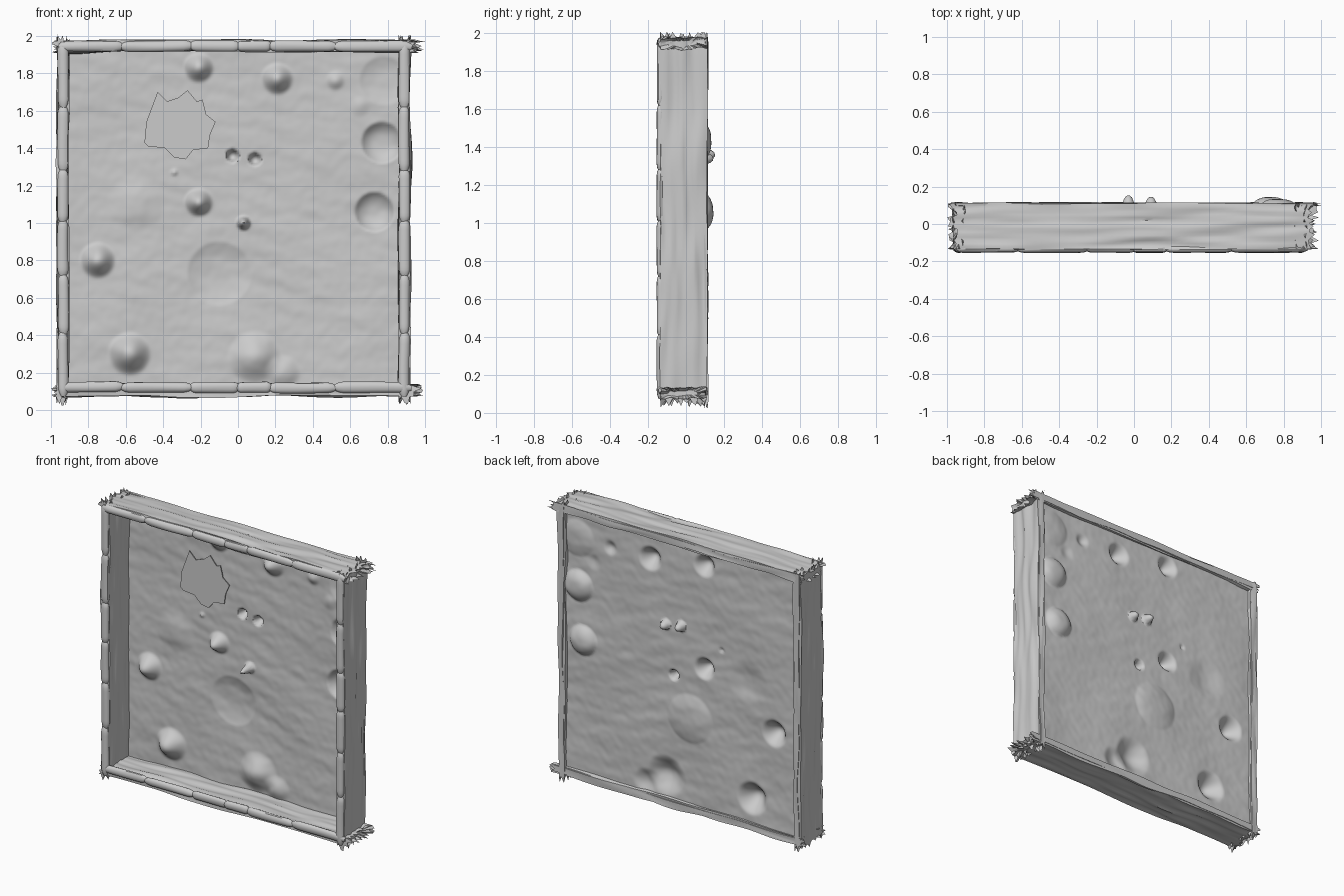
import bpy, bmesh, math, random
from mathutils import Vector, noise

random.seed(4)
if "Cube" in bpy.data.objects:
    bpy.data.objects.remove(bpy.data.objects["Cube"])

grey = bpy.data.materials.new("plain grey")
grey.use_nodes = True
GREY = (0.6, 0.6, 0.6, 1)
grey.diffuse_color = GREY
grey.node_tree.nodes["Principled BSDF"].inputs["Base Color"].default_value = GREY


def finish(name, bm, angle=40):
    bmesh.ops.recalc_face_normals(bm, faces=bm.faces)
    mesh = bpy.data.meshes.new(name)
    bm.to_mesh(mesh)
    bm.free()
    mesh.materials.append(grey)
    obj = bpy.data.objects.new(name, mesh)
    bpy.context.collection.objects.link(obj)
    bpy.ops.object.select_all(action='DESELECT')
    obj.select_set(True)
    bpy.context.view_layer.objects.active = obj
    bpy.ops.object.shade_smooth_by_angle(angle=math.radians(angle))
    return obj


def box_section(hu, hv, nu, nv):
    """Perimeter points of a rectangle."""
    corners = [(-hu, -hv, nu), (hu, -hv, nv), (hu, hv, nu), (-hu, hv, nv)]
    pts = []
    for i, (u, v, n) in enumerate(corners):
        u2, v2, _ = corners[(i + 1) % 4]
        pts += [(u + (u2 - u) * k / n, v + (v2 - v) * k / n) for k in range(n)]
    return pts


def oval_section(hu, hv, n):
    return [(hu * math.cos(math.tau * k / n), hv * math.sin(math.tau * k / n)) for k in range(n)]


def loft(name, axis, section, start, end, u0, v0, steps, rough, jag=0.0, taper=False):
    """Sweep a section along x or z, with wavy grain and splintered or rounded ends."""
    bm = bmesh.new()
    seed = Vector([random.uniform(0, 50) for _ in range(3)])

    def place(t, u, v):
        p = Vector((t * 3, u * 25, v * 25)) + seed
        slow = Vector((t * 2.5, 0, v * 4)) + seed
        u += rough * (noise.noise(p) + noise.noise(slow))
        v += rough * 0.6 * noise.noise(p + Vector((9, 9, 9)))
        co = (t, v0 + v, u0 + u) if axis == 'x' else (u0 + u, v0 + v, t)
        return bm.verts.new(co)

    rings = []
    for i in range(steps + 1):
        f = i / steps
        scale = 0.45 + 0.55 * min(1, 9 * min(f, 1 - f)) ** 0.5 if taper else 1
        side = -1 if i == 0 else 1 if i == steps else 0
        ring = []
        for u, v in section:
            t = start + (end - start) * f + side * jag * random.random() ** 2
            ring.append(place(t, u * scale, v * scale))
        rings.append(ring)
    # recessed caps behind the splinters
    for t, first in ((start + jag * 0.2, True), (end - jag * 0.2, False)):
        cap = [place(t, u * 0.4, v * 0.6) for u, v in section]
        bm.faces.new(cap)
        rings.insert(0, cap) if first else rings.append(cap)
    n = len(section)
    for a, b in zip(rings, rings[1:]):
        for k in range(n):
            bm.faces.new((a[k], a[(k + 1) % n], b[(k + 1) % n], b[k]))
    return finish(name, bm)


# Four rough planks forming the box sides
flat = box_section(0.028, 0.122, 4, 16)
LEFT, RIGHT, TOP, BOTTOM = 0.89, -0.935, 1.945, 0.105
for name, z in (("top_plank", TOP), ("bottom_plank", BOTTOM)):
    loft(name, 'x', flat, -0.945, 0.93, z, -0.012, 50, 0.012, 0.06)
for name, x in (("left_plank", LEFT), ("right_plank", RIGHT)):
    loft(name, 'z', flat, 0.08, 1.955, x, -0.012, 50, 0.012, 0.055)

# Thin splintered strips along the back edges
strip = box_section(0.02, 0.008, 3, 2)
for name, z in (("top_back_strip", TOP), ("bottom_back_strip", BOTTOM)):
    loft(name, 'x', strip, -0.94, 0.94, z, 0.106, 40, 0.012, 0.06)
for name, x in (("left_back_strip", LEFT), ("right_back_strip", RIGHT)):
    loft(name, 'z', strip, 0.08, 1.95, x, 0.106, 40, 0.012, 0.06)

# Rounded sticks laid end to end along the front edges
oval = oval_section(0.029, 0.02, 12)
x_cuts = [-0.95, -0.62, -0.25, 0.0, 0.17, 0.52, 0.92]
z_cuts = [0.08, 0.41, 0.72, 1.01, 1.28, 1.62, 1.96]
for name, axis, cuts, u0 in (("top_stick", 'x', x_cuts, TOP), ("bottom_stick", 'x', x_cuts, 0.12),
                             ("left_stick", 'z', z_cuts, LEFT), ("right_stick", 'z', z_cuts, RIGHT)):
    for i, (a, b) in enumerate(zip(cuts, cuts[1:])):
        loft(f"{name}_{i + 1}", axis, oval, a - 0.008, b + 0.008, u0, -0.134, 16, 0.005, 0, True)

# Back panel: one wavy sheet with bumps (+) and dents (-): x, z, radius, height
features = [
    (-0.75, 0.80, 0.10, 0.085), (-0.58, 0.30, 0.12, 0.09), (-0.21, 1.83, 0.085, 0.07),
    (0.21, 1.77, 0.09, 0.07), (-0.21, 1.11, 0.08, 0.08), (0.03, 1.00, 0.04, 0.11),
    (0.09, 0.28, 0.15, 0.06), (0.24, 0.20, 0.10, 0.03), (0.52, 1.76, 0.055, 0.02),
    (-0.34, 1.27, 0.022, 0.015), (-0.55, 1.10, 0.16, 0.018), (-0.10, 0.73, 0.17, -0.02),
    (0.78, 1.76, 0.13, -0.015), (0.65, 1.62, 0.06, 0.01), (0.77, 1.43, 0.11, -0.045),
    (0.73, 1.06, 0.105, -0.045), (-0.03, 1.36, 0.035, -0.06), (0.09, 1.34, 0.035, -0.05),
]
bm = bmesh.new()
bmesh.ops.create_grid(bm, x_segments=170, y_segments=170, size=0.5)
for v in bm.verts:
    x, z = -0.022 + v.co.x * 1.82, 1.025 + v.co.y * 1.84
    p = Vector((x, z, 0))
    y = 0.092 + 0.012 * noise.noise(p * 2.2) + 0.004 * noise.noise(Vector((x * 6 + z * 3, z * 13, 3)))
    y += 0.0015 * noise.noise(p * 22)
    for fx, fz, r, h in features:
        d = math.hypot(x - fx, z - fz) / r
        if d < 1:
            y -= h * (1 - d * d) ** 2 if h > 0 else h * (1 - d ** 3)
    v.co = (x, y, z)
finish("back_panel", bm, 60)

# Flat irregular patch on the panel
outline = [(-0.50, 1.43), (-0.49, 1.54), (-0.46, 1.62), (-0.43, 1.70), (-0.38, 1.65), (-0.32, 1.67),
           (-0.27, 1.71), (-0.22, 1.65), (-0.19, 1.66), (-0.17, 1.58), (-0.12, 1.54), (-0.15, 1.47),
           (-0.16, 1.40), (-0.24, 1.39), (-0.28, 1.34), (-0.34, 1.35), (-0.39, 1.40), (-0.48, 1.41)]
bm = bmesh.new()
face = bm.faces.new([bm.verts.new((x, 0.075, z)) for x, z in outline])
back = bmesh.ops.extrude_face_region(bm, geom=[face])["geom"]
for v in back:
    if isinstance(v, bmesh.types.BMVert):
        v.co.y += 0.006
finish("wall_patch", bm, 30)
